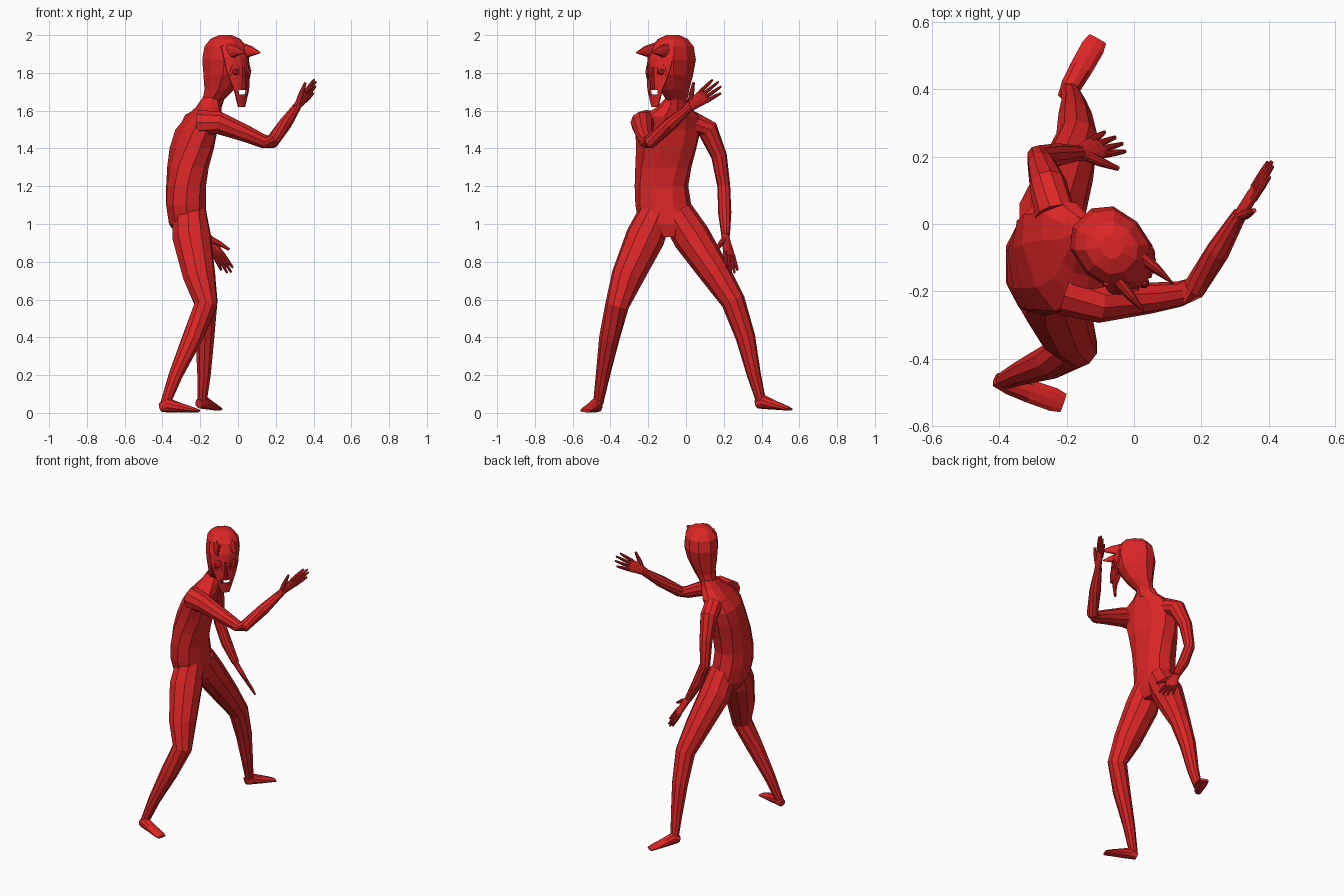
import bpy, bmesh, math
from mathutils import Vector as V

if "Cube" in bpy.data.objects:
    bpy.data.objects.remove(bpy.data.objects["Cube"])

red = bpy.data.materials.new("red")
red.diffuse_color = (0.716, 0.019, 0.019, 1)
red.use_nodes = True
red.node_tree.nodes["Principled BSDF"].inputs["Base Color"].default_value = red.diffuse_color


def finish(bm, name):
    bmesh.ops.recalc_face_normals(bm, faces=bm.faces)
    me = bpy.data.meshes.new(name)
    bm.to_mesh(me)
    bm.free()
    me.materials.append(red)
    ob = bpy.data.objects.new(name, me)
    bpy.context.collection.objects.link(ob)
    return ob


def skin(bm, rings):
    """rings: (centre, u, v, power) -> capped tube"""
    n, prev, first = 10, None, None
    for c, u, v, p in rings:
        ring = []
        for i in range(n):
            a = 2 * math.pi * (i + 0.5) / n
            f = lambda t: math.copysign(abs(t) ** p, t)
            ring.append(bm.verts.new(c + u * f(math.cos(a)) + v * f(math.sin(a))))
        if prev:
            for i in range(n):
                j = (i + 1) % n
                bm.faces.new((prev[i], prev[j], ring[j], ring[i]))
        else:
            first = ring
        prev = ring
    bm.faces.new(first[::-1])
    bm.faces.new(prev)


def tube(bm, rows, side=None):
    """rows: x, y, z, half width [, half height]; square to the path"""
    pts = [V(r[:3]) for r in rows]
    side = V(side or (0.31, 0.9, 0.2))
    rings = []
    for i, r in enumerate(rows):
        t = (pts[min(i + 1, len(pts) - 1)] - pts[max(i - 1, 0)]).normalized()
        u = (side - t * side.dot(t)).normalized()
        rings.append((pts[i], u * r[3], t.cross(u) * r[-1], 1))
    skin(bm, rings)


def stack(bm, rows):
    """rows: x, y, z, half depth, half width, facing angle, power"""
    rings = []
    for x, y, z, d, w, a, p in rows:
        a = math.radians(a)
        rings.append((V((x, y, z)), V((math.cos(a), math.sin(a), 0)) * d,
                      V((-math.sin(a), math.cos(a), 0)) * w, p))
    skin(bm, rings)


# torso, twisting from hips to shoulders
bm = bmesh.new()
stack(bm, [(-.25, -.09, .93, .07, .07, 0, .9), (-.265, -.10, 1.0, .105, .15, 0, .9),
           (-.275, -.12, 1.1, .11, .148, 0, .85), (-.275, -.13, 1.2, .107, .142, 3, .85),
           (-.265, -.12, 1.3, .108, .15, 8, .85), (-.245, -.105, 1.4, .11, .165, 15, .85),
           (-.22, -.095, 1.5, .10, .182, 18, .85), (-.18, -.08, 1.57, .082, .16, 18, .85),
           (-.155, -.065, 1.62, .065, .09, 10, .9), (-.14, -.05, 1.67, .05, .055, 0, 1)])
finish(bm, "torso")

# head, turned toward the front right
bm = bmesh.new()
stack(bm, [(x, y, z, d, w, -45, .85) for x, y, z, d, w in [
    (-.15, -.055, 1.60, .055, .055), (-.13, -.05, 1.66, .055, .055),
    (-.10, -.06, 1.71, .08, .07), (-.075, -.07, 1.79, .115, .095),
    (-.067, -.07, 1.87, .13, .108), (-.067, -.07, 1.94, .115, .1),
    (-.067, -.07, 1.98, .08, .072), (-.067, -.07, 2.0, .035, .03)]])
finish(bm, "head")


def face_point(f, s, z):
    """forward and sideways offsets in the head's turned frame"""
    s -= .103
    return V((.707 * (f + s), .707 * (s - f), z))


# long mask shell with a mouth gap
bm = bmesh.new()
cols = (-1, -.6, -.2, .2, .6, 1)
grid = []
for z, f, w in [(1.94, .105, .085), (1.88, .135, .09), (1.81, .142, .083),
                (1.75, .142, .066), (1.71, .142, .052), (1.685, .138, .044), (1.62, .13, .022)]:
    grid.append([bm.verts.new(face_point(f - 6 * (w * c) ** 2, w * c, z)) for c in cols])
for r in range(len(grid) - 1):
    for c in range(len(cols) - 1):
        if r == 4 and 0 < c < 4:
            continue
        bm.faces.new((grid[r][c], grid[r][c + 1], grid[r + 1][c + 1], grid[r + 1][c]))
mask = finish(bm, "mask")
mod = mask.modifiers.new("thickness", "SOLIDIFY")
mod.thickness = .012
mod.offset = 0

# horns, eye rims, eyes and nose ridge of the mask
horns, rims, eyes = bmesh.new(), bmesh.new(), bmesh.new()
for k in (-1, 1):
    tube(horns, [(*face_point(.085, k * .05, 1.915), .022, .045),
                 (*face_point(.15, k * .056, 1.915), .014, .027),
                 (*face_point(.21, k * .06, 1.907), .002, .003)], (.707, .707, 0))
    mid, side = face_point(.13, k * .048, 1.805), V((.6, .6, 0)) + V((-.35, .35, 0)) * k
    side.normalize()
    ring = []
    for i in range(10):
        a = math.tau * i / 10
        out = side * math.cos(a) * .03 + V((0, 0, .042)) * math.sin(a)
        ax = side.cross(V((0, 0, 1))) * .006
        ring.append([rims.verts.new(mid + out * q + ax * e)
                     for q, e in ((1, -1), (1, 1), (.75, 1), (.75, -1))])
    for i in range(10):
        a, b = ring[i], ring[(i + 1) % 10]
        for j in range(4):
            rims.faces.new((a[j], a[(j + 1) % 4], b[(j + 1) % 4], b[j]))
    ball = bmesh.ops.create_icosphere(eyes, subdivisions=1, radius=.02)
    bmesh.ops.translate(eyes, verts=ball["verts"], vec=mid)
finish(horns, "horns")
finish(rims, "eye_rims")
finish(eyes, "eyes")
bm = bmesh.new()
tube(bm, [(*face_point(.143, 0, 1.83), .008), (*face_point(.148, 0, 1.76), .012),
          (*face_point(.145, 0, 1.715), .016)], (.707, .707, 0))
finish(bm, "nose")


# arms and hands
def arm(name, rows):
    bm = bmesh.new()
    tube(bm, rows)
    finish(bm, name)


def hand(name, wrist, d, thumb):
    bm = bmesh.new()
    o, d = V(wrist), V(d).normalized()
    w = V(thumb)
    w = (w - d * w.dot(d)).normalized()
    at = lambda a, b: tuple(o + d * a + w * b)
    tube(bm, [(*at(-.02, 0), .024, .018), (*at(.04, .002), .034, .016),
              (*at(.085, 0), .04, .014), (*at(.12, 0), .038, .01)], w)
    for i, length in enumerate((.205, .225, .22, .195)):
        b = .03 - .02 * i
        tube(bm, [(*at(.1, b), .011), (*at(.16, b * 1.2), .01), (*at(length, b * 1.4), .006)], w)
    tube(bm, [(*at(.015, .012), .016), (*at(.055, .05), .014), (*at(.105, .09), .007)], w)
    finish(bm, name)


arm("right_arm", [(-.2, -.2, 1.53, .075), (-.1, -.232, 1.535, .062), (.05, -.22, 1.475, .046),
                  (.135, -.208, 1.437, .038), (.18, -.19, 1.435, .036), (.25, -.08, 1.53, .036),
                  (.315, .03, 1.625, .022)])
hand("right_hand", (.31, .02, 1.62), (.42, .66, .5), (0, -.6, .8))
arm("left_arm", [(-.235, .03, 1.54, .06), (-.255, .115, 1.5, .056), (-.275, .175, 1.36, .042),
                 (-.285, .2, 1.2, .034), (-.23, .205, 1.06, .035), (-.165, .21, .94, .023)])
hand("left_hand", (-.16, .21, .93), (.51, .17, -.84), (.62, -.65, .23))

# legs
arm("right_leg", [(-.255, -.16, 1.06, .09), (-.245, -.215, .93, .105), (-.205, -.31, .72, .087),
                  (-.17, -.365, .57, .063), (-.24, -.405, .4, .055), (-.33, -.44, .2, .038),
                  (-.385, -.465, .05, .027)])
arm("left_leg", [(-.255, -.05, 1.06, .09), (-.245, .03, .93, .1), (-.2, .155, .74, .082),
                 (-.17, .25, .59, .064), (-.175, .315, .4, .052), (-.18, .36, .2, .037),
                 (-.19, .395, .07, .027)])


# feet, flattening from heel to toe
def foot(name, heel, toe, ground):
    bm = bmesh.new()
    h, t = V(heel), V(toe)
    side = (t - h).cross(V((0, 0, 1)))
    rows = []
    for k, w, hh in ((0, .022, .025), (.2, .032, .038), (.5, .036, .026), (.85, .037, .014), (1, .03, .008)):
        p = h.lerp(t, k)
        rows.append((p.x, p.y, ground * (1 - k * .6) + hh + .003, w, hh))
    tube(bm, rows, side)
    finish(bm, name)


foot("right_foot", (-.41, -.463, 0), (-.21, -.532, 0), 0)
foot("left_foot", (-.207, .375, 0), (-.108, .55, 0), .02)
